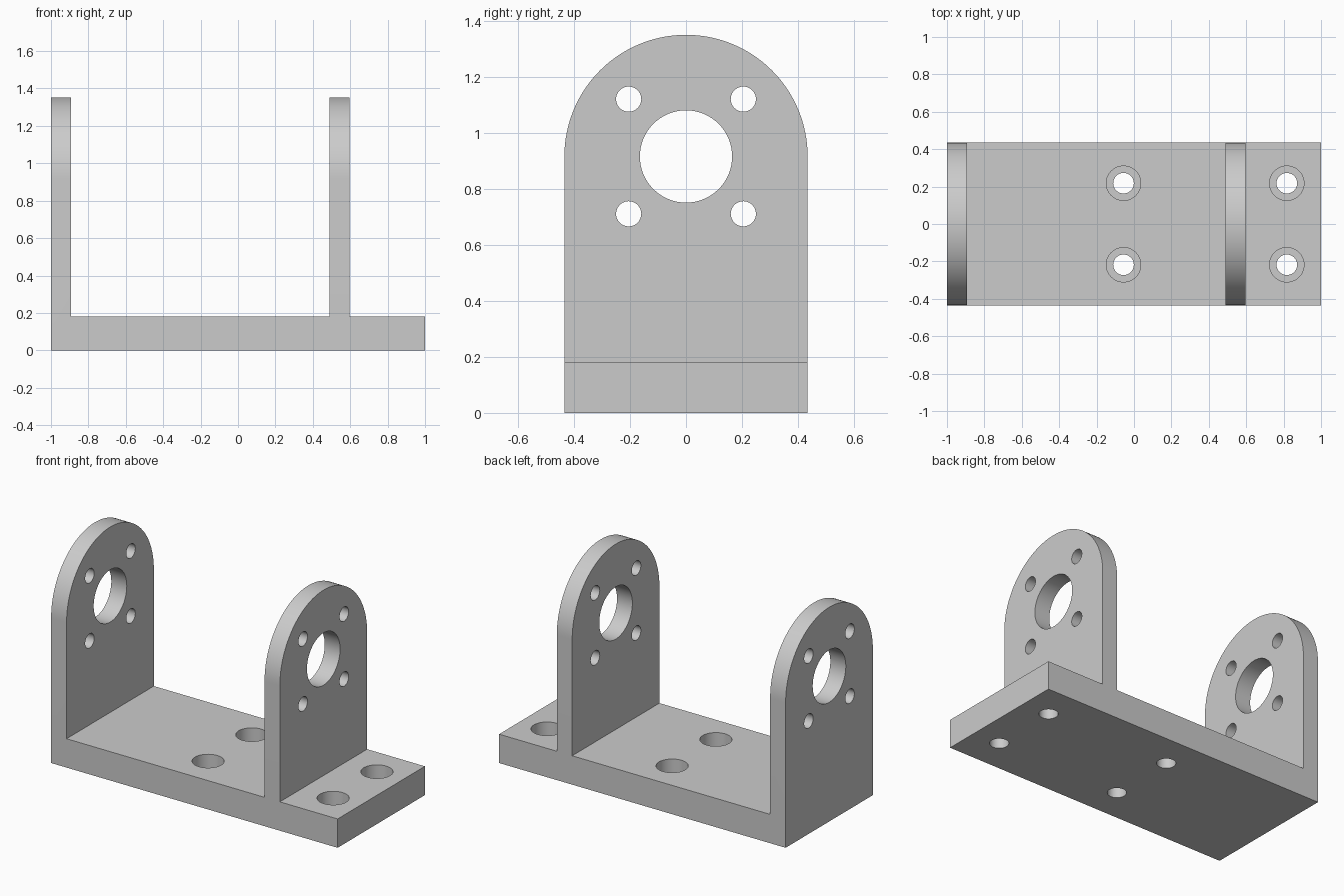
import bpy
import bmesh
from math import pi, cos, sin, radians
from mathutils import Matrix, Vector

cube = bpy.data.objects.get("Cube")
if cube:
    bpy.data.objects.remove(cube, do_unlink=True)

# Main dimensions
HALF_DEPTH = 0.435
BASE_TOP = 0.182
AXIS_Z = 0.917
HEIGHT = AXIS_Z + HALF_DEPTH
BORE_FLOOR = 0.08

grey = bpy.data.materials.new("plain_grey")
grey.use_nodes = True
grey.diffuse_color = (0.6, 0.6, 0.6, 1)
grey.node_tree.nodes["Principled BSDF"].inputs["Base Color"].default_value = (0.6, 0.6, 0.6, 1)


def finish(name, bm):
    bmesh.ops.recalc_face_normals(bm, faces=bm.faces)
    mesh = bpy.data.meshes.new(name)
    bm.to_mesh(mesh)
    bm.free()
    mesh.materials.append(grey)
    obj = bpy.data.objects.new(name, mesh)
    bpy.context.collection.objects.link(obj)
    return obj


def prism(name, points, sweep):
    """Extrude a closed outline along a vector."""
    bm = bmesh.new()
    face = bm.faces.new([bm.verts.new(p) for p in points])
    new = bmesh.ops.extrude_face_region(bm, geom=[face])["geom"]
    verts = [g for g in new if isinstance(g, bmesh.types.BMVert)]
    bmesh.ops.translate(bm, verts=verts, vec=Vector(sweep))
    return finish(name, bm)


def cylinder(name, radius, length, centre, along_x=False, sides=64):
    bm = bmesh.new()
    turn = Matrix.Rotation(pi / 2, 4, "Y") if along_x else Matrix.Identity(4)
    bmesh.ops.create_cone(bm, cap_ends=True, segments=sides, radius1=radius,
                          radius2=radius, depth=length,
                          matrix=Matrix.Translation(centre) @ turn)
    return finish(name, bm)


def combine(target, tool, operation):
    """Apply a boolean and discard the tool."""
    tool.hide_render = True
    mod = target.modifiers.new(operation.lower(), "BOOLEAN")
    mod.operation = operation
    mod.solver = "EXACT"
    mod.object = tool
    bpy.context.view_layer.objects.active = target
    bpy.ops.object.modifier_apply(modifier=mod.name)
    bpy.data.objects.remove(tool, do_unlink=True)


# Base and two upright plates, as one front outline swept through the depth
outline = [(-1, 0), (1, 0), (1, BASE_TOP), (0.597, BASE_TOP), (0.597, HEIGHT + 0.1),
           (0.49, HEIGHT + 0.1), (0.49, BASE_TOP), (-0.892, BASE_TOP),
           (-0.892, HEIGHT + 0.1), (-1, HEIGHT + 0.1)]
bracket = prism("mounting_bracket", [(x, -0.6, z) for x, z in outline], (0, 1.2, 0))

# Round-topped side outline trims the plates and the base sides
steps = 64
arch = [(-HALF_DEPTH, -0.2), (HALF_DEPTH, -0.2)]
arch += [(HALF_DEPTH * cos(pi * i / steps), AXIS_Z + HALF_DEPTH * sin(pi * i / steps))
         for i in range(steps + 1)]
combine(bracket, prism("arch_trim", [(-1.2, y, z) for y, z in arch], (2.4, 0, 0)), "INTERSECT")

# Large bearing hole and four bolt holes through both plates
combine(bracket, cylinder("bearing_hole", 0.165, 3, (0, 0, AXIS_Z), True), "DIFFERENCE")
for sy in (-1, 1):
    for sz in (-1, 1):
        centre = (0, sy * 0.205, AXIS_Z + sz * 0.205)
        combine(bracket, cylinder("bolt_hole", 0.045, 3, centre, True, 40), "DIFFERENCE")

# Counterbored screw holes in the base
for x in (-0.056, 0.817):
    for y in (-0.218, 0.218):
        combine(bracket, cylinder("counterbore", 0.092, 0.3, (x, y, BORE_FLOOR + 0.15)), "DIFFERENCE")
        combine(bracket, cylinder("screw_hole", 0.055, 0.6, (x, y, 0.1), False, 40), "DIFFERENCE")

# Smooth curved walls, keep edges sharp
bpy.ops.object.select_all(action="DESELECT")
bracket.select_set(True)
bpy.context.view_layer.objects.active = bracket
bpy.ops.object.shade_smooth_by_angle(angle=radians(30))
